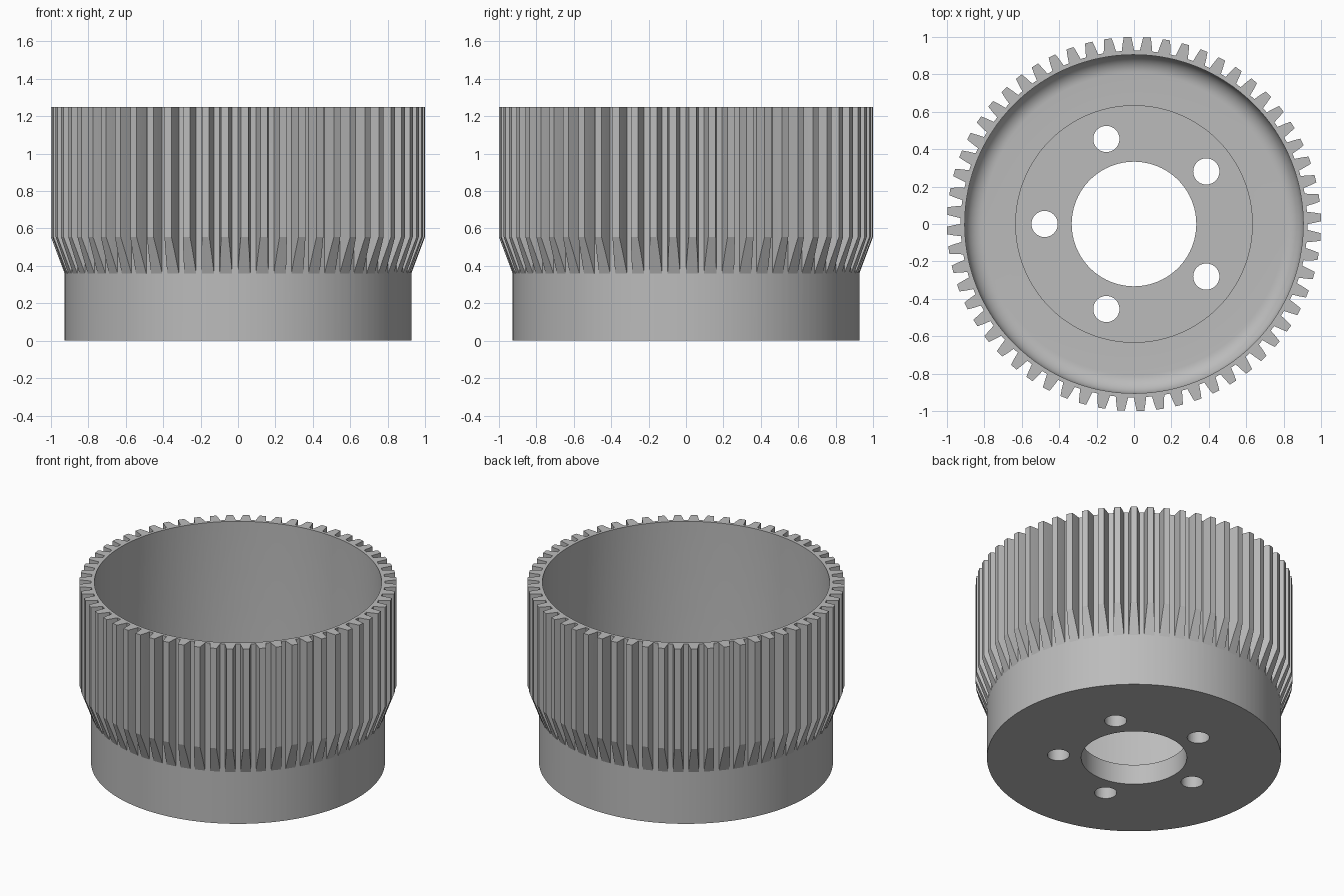
import bpy, bmesh, math

cube = bpy.data.objects.get("Cube")
if cube:
    bpy.data.objects.remove(cube)

TEETH = 60
ROOT, TIP = 0.927, 1.0
HEIGHT, COLLAR, CHAMFER = 1.25, 0.36, 0.555
BORE, HUB, HOLE = 0.905, 0.635, 0.333
FLOOR, HUB_TOP, FILLET = 0.12, 0.14, 0.10

steel = bpy.data.materials.new("plain_grey_steel")
steel.use_nodes = True
colour = (0.5, 0.5, 0.5, 1)
steel.diffuse_color = colour
steel.node_tree.nodes["Principled BSDF"].inputs["Base Color"].default_value = colour

# Tooth outline: half angle and radius, from root to tip
flank = [(0.036, ROOT), (0.028, 0.966), (0.020, TIP)]
tooth = [(-a, r) for a, r in flank] + [(a, r) for a, r in reversed(flank)]
outline = []
for k in range(TEETH):
    centre = math.radians(2) + k * math.tau / TEETH
    outline += [(centre + a, r) for a, r in tooth]


def chamfer_z(r):
    """Height of the sloping lower end of a tooth at radius r."""
    return COLLAR + (r - ROOT) / (TIP - ROOT) * (CHAMFER - COLLAR)


def circle(r, z):
    return [(r * math.cos(a), r * math.sin(a), z) for a, _ in outline]


def gear_ring(height):
    return [(r * math.cos(a), r * math.sin(a), height(r)) for a, r in outline]


# Closed section: underside, collar, teeth, bore, floor fillet, hub, centre hole
rings = [circle(HOLE, 0), circle(ROOT, 0), circle(ROOT, COLLAR),
         gear_ring(chamfer_z), gear_ring(lambda r: HEIGHT), circle(BORE, HEIGHT)]
STEPS = 10
for i in range(STEPS + 1):
    t = math.pi / 2 * i / STEPS
    rings.append(circle(BORE - FILLET + FILLET * math.cos(t),
                        FLOOR + FILLET - FILLET * math.sin(t)))
rings += [circle(HUB, FLOOR), circle(HUB, HUB_TOP), circle(HOLE, HUB_TOP)]

bm = bmesh.new()
loops = [[bm.verts.new(p) for p in ring] for ring in rings]
n = len(outline)
for j, low in enumerate(loops):
    high = loops[(j + 1) % len(loops)]
    for i in range(n):
        k = (i + 1) % n
        bm.faces.new((low[i], low[k], high[k], high[i]))
bmesh.ops.remove_doubles(bm, verts=bm.verts, dist=1e-5)
bmesh.ops.recalc_face_normals(bm, faces=bm.faces)
mesh = bpy.data.meshes.new("toothed_drum")
bm.to_mesh(mesh)
bm.free()
drum = bpy.data.objects.new("toothed_drum", mesh)
bpy.context.collection.objects.link(drum)
mesh.materials.append(steel)

# Five bolt holes through the hub
for k in range(5):
    a = math.pi + k * math.tau / 5
    bpy.ops.mesh.primitive_cylinder_add(
        vertices=48, radius=0.07, depth=0.5,
        location=(0.478 * math.cos(a), 0.478 * math.sin(a), 0.1))
    cutter = bpy.context.object
    cutter.name = "bolt_hole_cutter"
    cutter.hide_render = True
    cutter.data.materials.append(steel)
    bpy.context.view_layer.objects.active = drum
    cut = drum.modifiers.new("bolt_hole", 'BOOLEAN')
    cut.operation = 'DIFFERENCE'
    cut.solver = 'EXACT'
    cut.object = cutter
    bpy.ops.object.modifier_apply(modifier=cut.name)
    bpy.data.objects.remove(cutter)

# Smooth round walls, crisp teeth
bpy.ops.object.select_all(action='DESELECT')
drum.select_set(True)
bpy.context.view_layer.objects.active = drum
bpy.ops.object.shade_smooth_by_angle(angle=math.radians(15))
